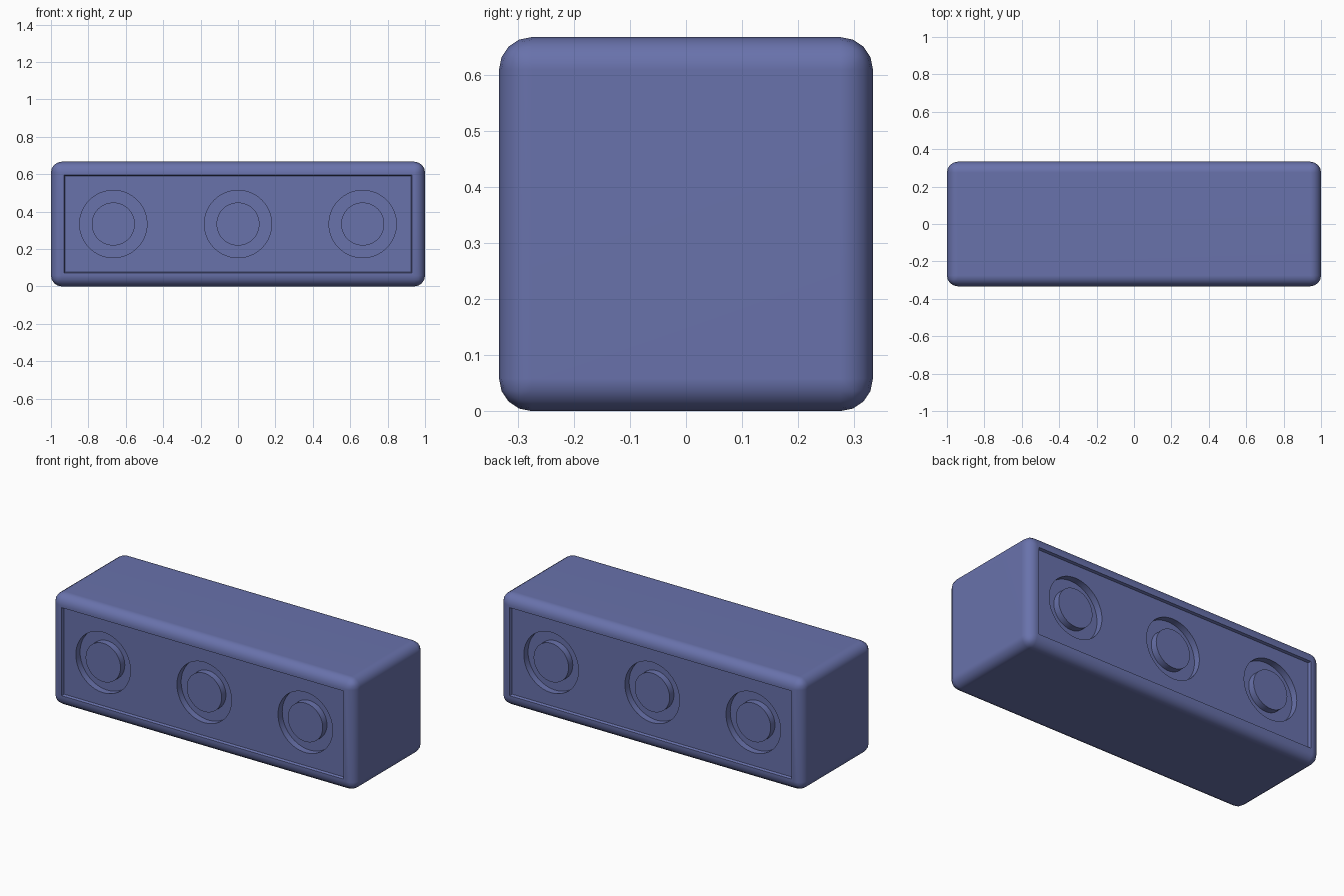
import bpy, bmesh, math
from mathutils import Matrix, Vector

if "Cube" in bpy.data.objects:
    bpy.data.objects.remove(bpy.data.objects["Cube"], do_unlink=True)

HALF = 1 / 3            # half of the body's depth and height
PANEL_DEPTH = 0.015
WELL_DEPTH = 0.04
SPACING = 2 / 3
PANEL_Y = HALF - PANEL_DEPTH

blue = bpy.data.materials.new("slate_blue")
blue.use_nodes = True
colour = (0.14, 0.168, 0.41, 1)
blue.diffuse_color = colour
blue.node_tree.nodes["Principled BSDF"].inputs["Base Color"].default_value = colour


def make(name, bm):
    mesh = bpy.data.meshes.new(name)
    bm.to_mesh(mesh)
    bm.free()
    mesh.materials.append(blue)
    obj = bpy.data.objects.new(name, mesh)
    bpy.context.collection.objects.link(obj)
    return obj


def box(name, centre, size):
    bm = bmesh.new()
    bmesh.ops.create_cube(bm, size=1)
    bmesh.ops.scale(bm, vec=size, verts=bm.verts)
    bmesh.ops.translate(bm, vec=centre, verts=bm.verts)
    return make(name, bm)


def disc(name, x, y_from, y_to, radius):
    """Cylinder lying along y."""
    bm = bmesh.new()
    place = Matrix.Translation((x, (y_from + y_to) / 2, HALF)) @ Matrix.Rotation(math.pi / 2, 4, "X")
    bmesh.ops.create_cone(bm, cap_ends=True, segments=64, radius1=radius, radius2=radius,
                          depth=abs(y_to - y_from), matrix=place)
    return make(name, bm)


def smooth(obj):
    bpy.ops.object.select_all(action="DESELECT")
    obj.select_set(True)
    bpy.context.view_layer.objects.active = obj
    bpy.ops.object.shade_smooth_by_angle(angle=math.radians(35))
    normals = obj.modifiers.new("even_normals", "WEIGHTED_NORMAL")
    normals.keep_sharp = True


# Rounded body
body = box("body", (0, 0, HALF), (2, 2 * HALF, 2 * HALF))
rounding = body.modifiers.new("rounding", "BEVEL")
rounding.width = 0.058
rounding.segments = 4

# Cutters for the sunken panels and round wells, front and back
cutters = []
for side, label in ((-1, "front"), (1, "back")):
    panel = box(label + "_panel_cutter", (0, side * HALF, HALF), (1.87, 2 * PANEL_DEPTH, 0.535))
    for v in panel.data.vertices:
        if abs(v.co.y) < HALF:          # slope the walls in towards the floor
            v.co.x -= math.copysign(0.01, v.co.x)
            v.co.z -= math.copysign(0.01, v.co.z - HALF)
    cutters.append(panel)
    for i in (-1, 0, 1):
        cutters.append(disc(label + "_well_cutter", i * SPACING,
                            side * (PANEL_Y - WELL_DEPTH), side * (HALF + 0.02), 0.18))

for cutter in cutters:
    cut = body.modifiers.new("cut", "BOOLEAN")
    cut.operation = "DIFFERENCE"
    cut.solver = "EXACT"
    cut.object = cutter

# Bake the cuts, then drop the cutters
bpy.context.view_layer.update()
baked = bpy.data.meshes.new_from_object(body.evaluated_get(bpy.context.evaluated_depsgraph_get()))
body.modifiers.clear()
body.data = baked
body.data.materials.clear()
body.data.materials.append(blue)
for cutter in cutters:
    bpy.data.objects.remove(cutter, do_unlink=True)
smooth(body)

# Round buttons standing in the wells
for side, label in ((-1, "front"), (1, "back")):
    for i, place in ((-1, "right"), (0, "middle"), (1, "left")):
        button = disc(f"{label}_{place}_button", i * SPACING,
                      side * (PANEL_Y - WELL_DEPTH - 0.005), side * PANEL_Y, 0.115)
        smooth(button)
